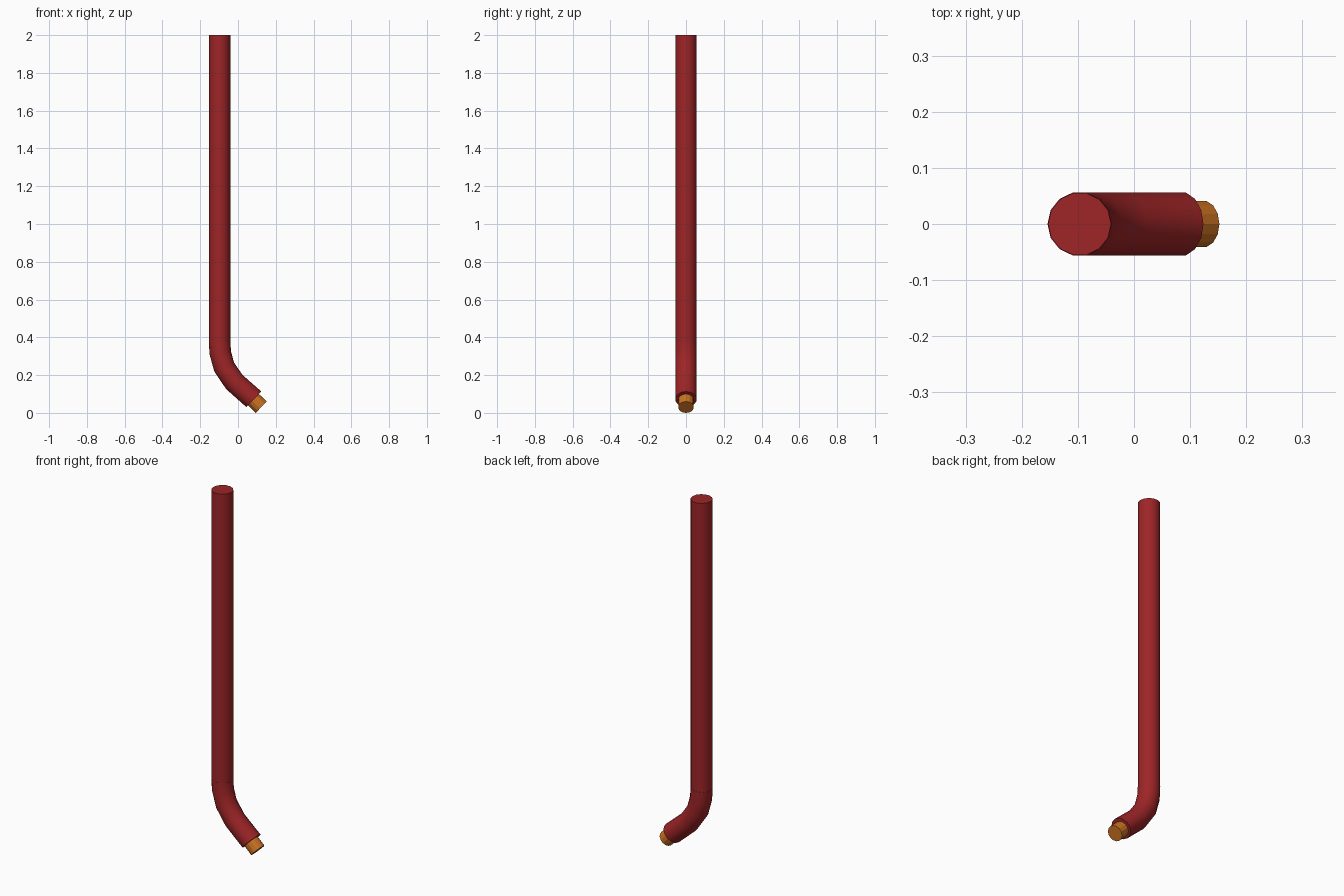
import bpy, bmesh, math
from mathutils import Vector

if "Cube" in bpy.data.objects:
    bpy.data.objects.remove(bpy.data.objects["Cube"])

SIDES = 14


def material(name, rgb):
    m = bpy.data.materials.new(name)
    m.diffuse_color = (*rgb, 1.0)
    m.use_nodes = True
    m.node_tree.nodes["Principled BSDF"].inputs["Base Color"].default_value = m.diffuse_color
    return m


red = material("dark red", (0.34, 0.018, 0.020))
orange = material("copper orange", (0.60, 0.17, 0.016))


def tube(name, rings, radius, mat, smooth=True):
    """Sweep a 14-sided ring along (x, z, tilt in degrees) stations, capped at both ends."""
    bm = bmesh.new()
    loops = []
    for x, z, tilt in rings:
        a = math.radians(tilt)
        side = Vector((math.cos(a), 0, math.sin(a)))
        loop = []
        for i in range(SIDES):
            t = 2 * math.pi * i / SIDES
            p = Vector((x, 0, z)) + side * radius * math.cos(t)
            p.y = radius * math.sin(t)
            loop.append(bm.verts.new(p))
        loops.append(loop)
    for a, b in zip(loops, loops[1:]):
        for i in range(SIDES):
            j = (i + 1) % SIDES
            bm.faces.new((a[i], a[j], b[j], b[i]))
    bm.faces.new(loops[0])
    bm.faces.new(loops[-1])
    bmesh.ops.recalc_face_normals(bm, faces=bm.faces)
    me = bpy.data.meshes.new(name)
    bm.to_mesh(me)
    bm.free()
    me.materials.append(mat)
    ob = bpy.data.objects.new(name, me)
    bpy.context.collection.objects.link(ob)
    if smooth:
        bpy.ops.object.select_all(action='DESELECT')
        ob.select_set(True)
        bpy.context.view_layer.objects.active = ob
        bpy.ops.object.shade_smooth_by_angle(angle=math.radians(35))
    return ob


# Long straight shaft
tube("straight_shaft", [(-0.097, 2.0, 0), (-0.097, 0.365, 0)], 0.0562, red)

# Curved lower end of the jacket
tube("bent_end", [(-0.097, 0.375, 0), (-0.094, 0.318, 9), (-0.073, 0.242, 25),
                  (-0.019, 0.163, 41), (0.084, 0.072, 46)], 0.0572, red)

# Bare core poking out of the bent end
tube("core_tip", [(0.070, 0.081, 46), (0.123, 0.0302, 46)], 0.042, orange, smooth=False)
